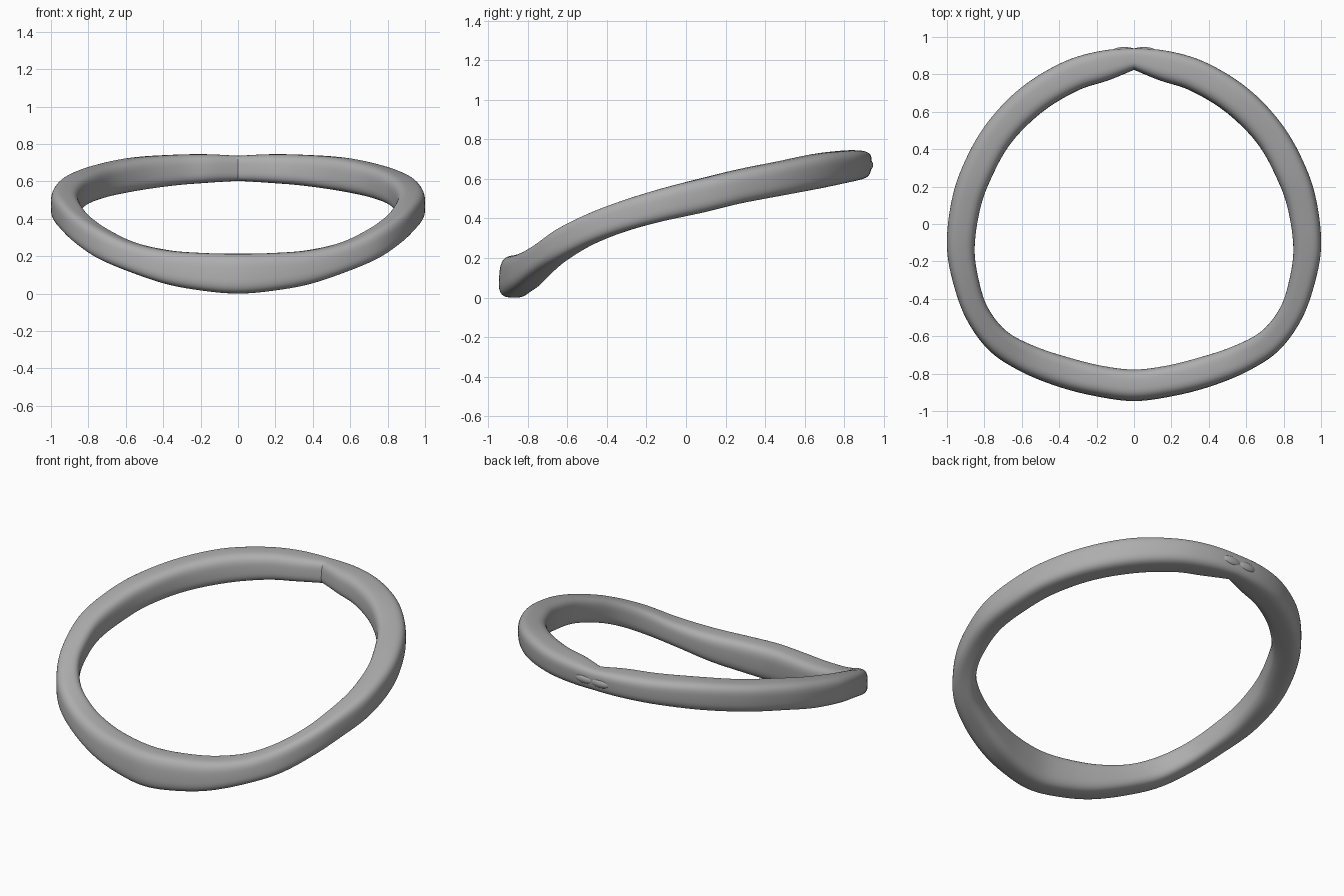
import bpy, bmesh, math
from mathutils import Vector

cube = bpy.data.objects.get("Cube")
if cube:
    bpy.data.objects.remove(cube, do_unlink=True)

grey = bpy.data.materials.new("satin_grey")
grey.use_nodes = True
tone = (0.42, 0.42, 0.42, 1)
grey.diffuse_color = tone
grey.node_tree.nodes["Principled BSDF"].inputs["Base Color"].default_value = tone

# Half ring, front to back: outer x y, inner x y, bottom z, top z
STATIONS = [
    (0, -.945, 0, -.78, 0, .213),
    (.2, -.92, .17, -.76, .015, .217),
    (.4, -.87, .35, -.715, .05, .232),
    (.6, -.79, .53, -.655, .115, .275),
    (.77, -.68, .68, -.575, .185, .35),
    (.89, -.52, .78, -.45, .265, .425),
    (.96, -.34, .83, -.3, .33, .49),
    (1, -.13, .852, -.13, .383, .55),
    (.98, .1, .825, .07, .43, .605),
    (.92, .3, .77, .23, .475, .648),
    (.8, .52, .66, .43, .515, .69),
    (.62, .715, .49, .6, .55, .727),
    (.4, .855, .3, .715, .578, .742),
    (.2, .92, .14, .768, .592, .745),
    (0, .938, 0, .825, .603, .737),
]
STEPS, SIDES, SQUARENESS = 6, 48, 3.2


def reflect(s):
    return (-s[0], s[1], -s[2], *s[3:])


def extended():
    """Add end points: smooth at the front, creased inside at the back."""
    last, prev = STATIONS[-1], STATIONS[-2]
    crease = [2 * a - b for a, b in zip(last, prev)]
    tail = reflect(prev)[:2] + tuple(crease[2:])
    return [reflect(STATIONS[1])] + STATIONS + [tail]


def smooth_path(pts):
    """Catmull-Rom interpolation of the station values."""
    out = []
    for a, b, c, d in zip(pts, pts[1:], pts[2:], pts[3:]):
        for k in range(STEPS):
            t = k / STEPS
            out.append([q + t / 2 * (r - p + t * (2*p - 5*q + 4*r - s
                        + t * (3 * (q - r) + s - p)))
                        for p, q, r, s in zip(a, b, c, d)])
    return out + [list(pts[-2])]


def section(s):
    """Rounded rectangular cross-section, leaning slightly backwards."""
    outer, inner = Vector(s[:2]), Vector(s[2:4])
    mid, half = (outer + inner) / 2, (outer - inner) / 2
    zm, zh = (s[4] + s[5]) / 2, (s[5] - s[4]) / 2
    ring = []
    for i in range(SIDES):
        a = math.tau * i / SIDES
        u, v = (math.copysign(abs(f) ** (2 / SQUARENESS), f)
                for f in (math.cos(a), math.sin(a)))
        p = mid + half * u
        lean = .08 * v * zh * abs(s[1])
        ring.append((p.x, p.y + lean, zm + v * zh))
    return ring


def finish(bm, name):
    bmesh.ops.recalc_face_normals(bm, faces=bm.faces)
    mesh = bpy.data.meshes.new(name)
    bm.to_mesh(mesh)
    bm.free()
    mesh.materials.append(grey)
    ob = bpy.data.objects.new(name, mesh)
    bpy.context.collection.objects.link(ob)
    bpy.ops.object.select_all(action='DESELECT')
    ob.select_set(True)
    bpy.context.view_layer.objects.active = ob
    bpy.ops.object.shade_smooth_by_angle(angle=math.radians(32))
    return ob


# Curved band: both halves in one closed loop
half = smooth_path(extended())
loop = half + [reflect(s) for s in half[-2:0:-1]]
bm = bmesh.new()
rings = [[bm.verts.new(p) for p in section(s)] for s in loop]
for r, q in zip(rings, rings[1:] + rings[:1]):
    for i in range(SIDES):
        j = (i + 1) % SIDES
        bm.faces.new((r[i], r[j], q[j], q[i]))
finish(bm, "band")

# Pair of small raised beads on the back of the band
for name, side in (("left_bead", 1), ("right_bead", -1)):
    bm = bmesh.new()
    bmesh.ops.create_uvsphere(bm, u_segments=24, v_segments=12, radius=1)
    bmesh.ops.scale(bm, vec=(.07, .025, .03), verts=bm.verts)
    bmesh.ops.translate(bm, vec=(side * .052, .921, .67), verts=bm.verts)
    finish(bm, name)
